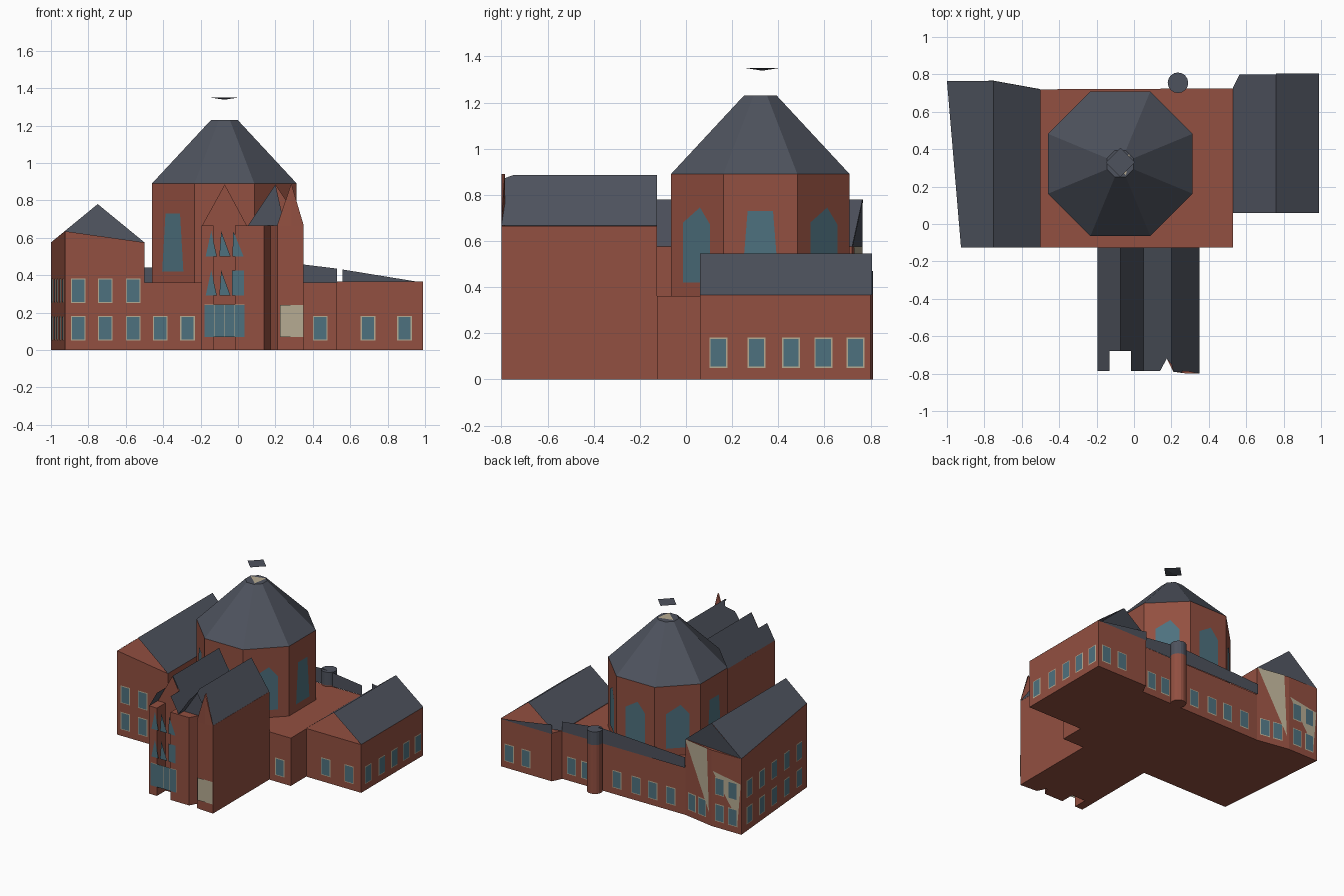
import bpy, bmesh, math
from mathutils import Vector

if "Cube" in bpy.data.objects:
    bpy.data.objects.remove(bpy.data.objects["Cube"])


def material(name, rgb):
    m = bpy.data.materials.new(name)
    m.diffuse_color = (*rgb, 1)
    m.use_nodes = True
    m.node_tree.nodes["Principled BSDF"].inputs["Base Color"].default_value = m.diffuse_color
    return m


BRICK = material("brick", (0.29, 0.079, 0.052))
SLATE = material("slate", (0.076, 0.085, 0.110))
GLASS = material("glass", (0.076, 0.165, 0.21))
STONE = material("stone", (0.47, 0.41, 0.29))


def make(name, verts, faces, mat, solid=False, up=False):
    bm = bmesh.new()
    vs = [bm.verts.new(v) for v in verts]
    for f in faces:
        bm.faces.new([vs[i] for i in f])
    bm.normal_update()
    if solid:
        bmesh.ops.recalc_face_normals(bm, faces=bm.faces)
    if up:
        for f in bm.faces:
            if f.normal.z < 0:
                f.normal_flip()
    me = bpy.data.meshes.new(name)
    bm.to_mesh(me)
    bm.free()
    me.materials.append(mat)
    ob = bpy.data.objects.new(name, me)
    bpy.context.collection.objects.link(ob)
    return ob


def prism(name, plan, z0, tops, mat):
    """Closed solid over a plan; tops is one height or one per corner."""
    n = len(plan)
    tops = tops if isinstance(tops, list) else [tops] * n
    verts = [(x, y, z0) for x, y in plan] + [(x, y, t) for (x, y), t in zip(plan, tops)]
    faces = [tuple(range(n)), tuple(range(n, 2 * n))]
    faces += [(i, (i + 1) % n, n + (i + 1) % n, n + i) for i in range(n)]
    return make(name, verts, faces, mat, solid=True)


def slope(name, plan, height):
    """Roof sheet over a plan, with height given as a function of x."""
    verts = [(x, y, height(x)) for x, y in plan]
    return make(name, verts, [tuple(range(len(plan)))], SLATE, up=True)


def plate(name, origin, normal, outline, mat, lift=0.003):
    """Thin flat shape on a wall, outline in (sideways, height)."""
    n = Vector((*normal, 0)).normalized()
    u = Vector((-n.y, n.x, 0))
    o = Vector((*origin, 0)) + n * lift
    verts = [o + u * a + Vector((0, 0, z)) for a, z in outline]
    return make(name, verts, [tuple(range(len(verts)))], mat)


def rect(w, z0, z1):
    return [(-w / 2, z0), (w / 2, z0), (w / 2, z1), (-w / 2, z1)]


def window(origin, normal, z0=0.05):
    plate("window_frame", origin, normal, rect(0.078, z0, z0 + 0.132), STONE, 0.002)
    plate("window_pane", origin, normal, rect(0.066, z0 + 0.006, z0 + 0.126), GLASS, 0.004)


FRONT, BACK, RIGHT = (0, -1), (0, 1), (1, 0)

# Main block
prism("main_block", [(-0.5, -0.125), (0.53, -0.125), (0.53, 0.725), (-0.5, 0.72)], 0, 0.362, BRICK)
for x in (-0.415, -0.27, 0.44):
    window((x, -0.125), FRONT)
for x in (0.45, 0.33, 0.07, -0.09, -0.23, -0.38):
    window((x, 0.725), BACK)

# Back roof strip and stair turret
plate("back_roof_strip", (0, 0.725), BACK,
      [(-0.53, 0.36), (0.5, 0.36), (0.5, 0.44), (-0.2, 0.475), (-0.53, 0.435)], SLATE, 0.004)
plate("right_roof_strip", (0, 0.8), BACK, [(-0.99, 0.36), (-0.56, 0.36), (-0.56, 0.43)], SLATE)
circle = [(0.235 + 0.055 * math.cos(math.tau * i / 16), 0.755 + 0.055 * math.sin(math.tau * i / 16))
          for i in range(16)]
prism("turret_shaft", circle, 0, 0.37, BRICK)
prism("turret_cap", circle, 0.37, 0.47, SLATE)

# Left wing with slanted outer wall
A, B = Vector((-0.925, -0.125)), Vector((-1.0, 0.765))
prism("left_wing", [A[:], (-0.5, -0.125), (-0.5, 0.72), (-0.75, 0.765), B[:]],
      0, [0.635, 0.575, 0.575, 0.575, 0.575], BRICK)
left_h = lambda x: 0.78 - 0.82 * abs(x + 0.75)
slope("left_wing_roof_outer", [A[:], (-0.75, -0.125), (-0.75, 0.765), B[:]], left_h)
slope("left_wing_roof_inner", [(-0.75, -0.125), (-0.5, -0.125), (-0.5, 0.72), (-0.75, 0.765)], left_h)
make("left_wing_back_gable", [(-0.5, 0.721, 0.575), (-1, 0.765, 0.575), (-0.75, 0.766, 0.78)],
     [(0, 1, 2)], SLATE)
for x in (-0.855, -0.71, -0.56):
    for z in (0.05, 0.25):
        window((x, -0.125), FRONT, z)
for i in range(5):
    p = A.lerp(B, 0.12 + 0.19 * i)
    for z in (0.05, 0.25):
        window(p[:], (-0.89, -0.075), z)
for x in (-0.82, -0.93):
    for z in (0.05, 0.25):
        window((x, 0.767), BACK, z)
skew = (0.045, 0.25)
for d in (0.09, 0.19):
    window((-0.75 + 0.984 * d, 0.765 - 0.177 * d), skew)
# Pale render on the back of the left wing
plate("pale_wall_patch", (-0.75, 0.765), skew,
      [(-0.25, 0.575), (-0.02, 0.1), (-0.04, 0.575)], STONE, 0.006)
plate("pale_corner_patch", (0, 0.765), BACK, [(0.76, 0.42), (0.97, 0.1), (0.995, 0.38)], STONE, 0.001)

# Right wing with an open-ended roof
prism("right_wing", [(0.53, 0.06), (0.99, 0.06), (0.99, 0.8), (0.565, 0.8), (0.53, 0.73)], 0, 0.365, BRICK)
right_h = lambda x: 0.545 - 0.78 * abs(x - 0.76)
slope("right_wing_roof_inner", [(0.53, 0.06), (0.76, 0.06), (0.76, 0.8), (0.565, 0.8), (0.53, 0.73)], right_h)
slope("right_wing_roof_outer", [(0.76, 0.06), (0.99, 0.06), (0.99, 0.805), (0.76, 0.805)], right_h)
for x in (0.695, 0.89):
    window((x, 0.06), FRONT)
for y in (0.14, 0.305, 0.455, 0.595, 0.735):
    window((0.99, y), RIGHT)
for x in (0.92, 0.78):
    window((x, 0.8), BACK)

# Octagonal tower and its roof
CX, CY, APO = -0.073, 0.322, 0.387


def octagon(apothem):
    r = apothem / math.cos(math.pi / 8)
    return [(CX + r * math.cos(math.pi * (i + 0.5) / 4), CY + r * math.sin(math.pi * (i + 0.5) / 4))
            for i in range(8)]


prism("tower", octagon(APO), 0.36, 0.89, BRICK)
ring = [(x, y, 0.89) for x, y in octagon(APO)] + [(x, y, 1.23) for x, y in octagon(0.071)]
make("tower_roof", ring, [(i, (i + 1) % 8, 8 + (i + 1) % 8, 8 + i) for i in range(8)]
     + [tuple(range(8)), tuple(range(8, 16))], SLATE, solid=True)
pointed = [(-0.083, 0.42), (0.083, 0.42), (0.083, 0.67), (0.02, 0.745), (-0.083, 0.68)]
flat_top = [(-0.08, 0.42), (0.08, 0.42), (0.055, 0.73), (-0.055, 0.73)]
for i in range(8):
    a = math.pi * i / 4
    n = (math.cos(a), math.sin(a))
    plate("tower_window", (CX + APO * n[0], CY + APO * n[1]), n,
          flat_top if i in (0, 4, 5) else pointed, GLASS)

# Lantern remains and floating cap
make("lantern_base", [(CX - 0.06, CY + 0.02, 1.234), (CX + 0.03, CY - 0.06, 1.234),
                      (CX + 0.05, CY + 0.05, 1.234)], [(0, 1, 2)], STONE)
cap = [(CX + 0.078 * math.cos(math.pi * i / 2), CY + 0.008 + 0.078 * math.sin(math.pi * i / 2), 1.35)
       for i in range(4)] + [(CX, CY + 0.008, 1.338)]
make("lantern_cap", cap, [(0, 1, 2, 3)] + [(i, (i + 1) % 4, 4) for i in range(4)], SLATE, solid=True)

# Entrance wing with notched front
prism("entrance_wing", [(-0.195, -0.125), (-0.195, -0.785), (-0.13, -0.785), (-0.13, -0.68),
                        (-0.015, -0.68), (-0.015, -0.785), (0.14, -0.785), (0.175, -0.72),
                        (0.21, -0.79), (0.35, -0.8), (0.35, -0.125)], 0, 0.665, BRICK)
h1 = lambda x: 0.885 - 1.78 * abs(x + 0.071)
h2 = lambda x: 0.885 - 1.46 * abs(x - 0.2)
slope("entrance_roof_1", [(-0.195, -0.125), (-0.195, -0.785), (-0.13, -0.785), (-0.13, -0.68),
                          (-0.071, -0.68), (-0.071, -0.125)], h1)
slope("entrance_roof_2", [(-0.071, -0.125), (-0.071, -0.68), (-0.015, -0.68), (-0.015, -0.785),
                          (0.052, -0.785), (0.052, -0.125)], h1)
slope("entrance_roof_3", [(0.05, -0.125), (0.05, -0.785), (0.14, -0.785), (0.175, -0.72),
                          (0.2, -0.75), (0.2, -0.125)], h2)
slope("entrance_roof_4", [(0.2, -0.125), (0.2, -0.75), (0.21, -0.79), (0.35, -0.8), (0.35, -0.125)], h2)
gable = [(-0.195, 0.66), (0.05, 0.66), (-0.071, 0.885)]
plate("front_gable", (0, -0.68), FRONT, gable, BRICK)
plate("back_gable", (0, -0.125), BACK, [(-x, z) for x, z in gable], BRICK, 0)
plate("back_gable", (0, -0.125), BACK, [(-0.35, 0.66), (-0.05, 0.66), (-0.2, 0.885)], BRICK, 0)
plate("dark_gable", (0, -0.72), FRONT, [(0.05, 0.66), (0.25, 0.66), (0.2, 0.885)], SLATE, 0)
prism("gable_spike", [(0.21, -0.79), (0.285, -0.8), (0.35, -0.8), (0.285, -0.785)],
      0.66, [0.67, 0.89, 0.67, 0.89], BRICK)

# Entrance glazing
for i in range(4):
    x = -0.153 + 0.054 * i
    plate("entrance_frame", (x, -0.785), FRONT, rect(0.054, 0.07, 0.242), STONE, 0.002)
    plate("entrance_pane", (x, -0.785), FRONT, rect(0.051, 0.07, 0.24), GLASS, 0.005)
for z in (0.29, 0.5):
    for x, tip in ((-0.143, 0), (-0.07, -0.02), (0.0, -0.025)):
        shape = [(-0.03, z), (0.03, z), (tip, z + 0.135)]
        if x == 0 and z < 0.4:
            shape = rect(0.062, z, z + 0.135)
        plate("upper_pane", (x, -0.785), FRONT, shape, GLASS, 0.005)
plate("pale_panel", (0.287, -0.8), FRONT, rect(0.125, 0.07, 0.24), STONE)
